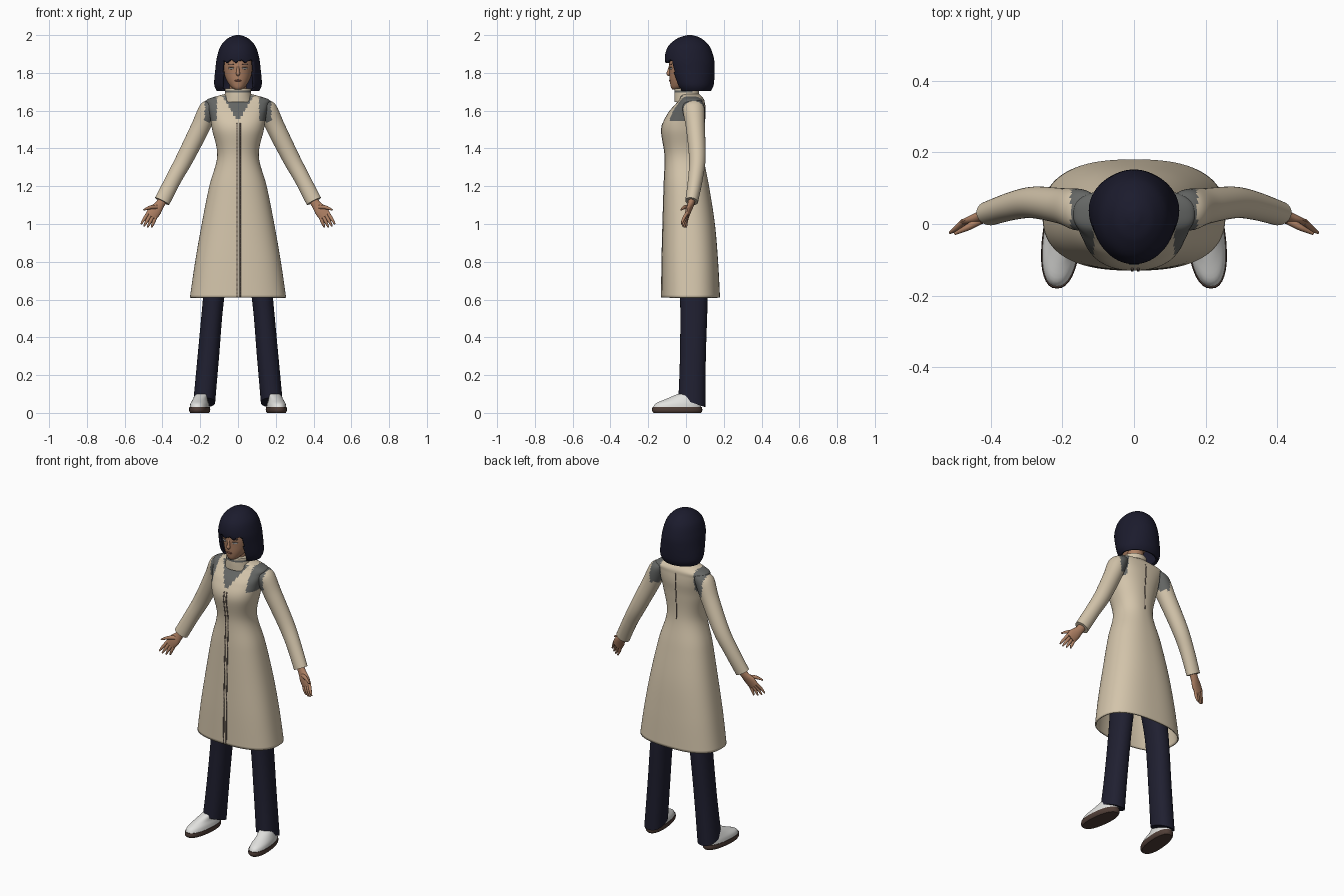
import bpy, bmesh, math
from mathutils import Vector, Matrix

cube = bpy.data.objects.get("Cube")
if cube:
    bpy.data.objects.remove(cube, do_unlink=True)


def material(name, *rgb):
    m = bpy.data.materials.new(name)
    m.use_nodes = True
    m.diffuse_color = (*rgb, 1)
    m.node_tree.nodes["Principled BSDF"].inputs["Base Color"].default_value = (*rgb, 1)
    return m


CREAM = material("cream cloth", .66, .56, .41)
GREY = material("grey cloth", .13, .135, .13)
HAIR = material("blue black hair", .011, .011, .026)
NAVY = material("navy trousers", .014, .014, .03)
SKIN = material("skin", .42, .215, .125)
WHITE = material("white leather", .76, .76, .74)
BROWN = material("brown sole", .08, .048, .038)
SEAM = material("seam brown", .17, .13, .11)
LIPS = material("lips", .27, .10, .07)

made = []


def finish(name, bm, mats, rule=None, mirror=False, shell=0):
    """Turn a bmesh into an object, colouring faces by an optional rule."""
    bmesh.ops.recalc_face_normals(bm, faces=bm.faces)
    for f in bm.faces:
        f.smooth = True
        if rule:
            f.material_index = rule(f.calc_center_median())
    me = bpy.data.meshes.new(name)
    bm.to_mesh(me)
    bm.free()
    for m in mats:
        me.materials.append(m)
    ob = bpy.data.objects.new(name, me)
    bpy.context.collection.objects.link(ob)
    if shell:
        mod = ob.modifiers.new("thickness", "SOLIDIFY")
        mod.thickness, mod.offset = shell, -1
    if mirror:
        ob.modifiers.new("mirror", "MIRROR")
    made.append(ob)
    return ob


def level(z, rx, front, back, cx=0, e=2.0, tilt=0, skew=0):
    """Horizontal section: centre, two half axes and a squareness."""
    return (cx, (front + back) / 2, z, rx, 0, 0, skew, (back - front) / 2, tilt, e)


def tube(points):
    """Sections across a path of (x, y, z, radius in the front plane, radius in depth)."""
    out = []
    for i, p in enumerate(points):
        a, b = points[max(i - 1, 0)], points[min(i + 1, len(points) - 1)]
        d = Vector(b[:3]) - Vector(a[:3])
        u = d.cross(Vector((0, 1, 0))).normalized()
        v = d.cross(u).normalized()
        out.append((*p[:3], *(u * p[3]), *(v * p[4]), 2.0))
    return out


def smooth(keys, steps):
    """Pass a spline through the key sections."""
    out = []
    for i in range(len(keys) - 1):
        a, b, c, d = (keys[min(max(i + k, 0), len(keys) - 1)] for k in (-1, 0, 1, 2))
        for s in range(steps):
            t = s / steps
            out.append(tuple(q + t / 2 * (r - p + t * (2*p - 5*q + 4*r - w + t * (3*(q - r) + w - p)))
                             for p, q, r, w in zip(a, b, c, d)))
    return out + [keys[-1]]


def loft(name, keys, mats, n=32, steps=4, caps=(True, True), rule=None, hole=None, **kw):
    bm = bmesh.new()
    rings = []
    for s in smooth(keys, steps):
        c, u, v, e = Vector(s[:3]), Vector(s[3:6]), Vector(s[6:9]), 2 / s[9]
        ring = []
        for k in range(n):
            ca, sa = math.cos(math.tau * k / n), math.sin(math.tau * k / n)
            ring.append(bm.verts.new(c + u * math.copysign(abs(ca) ** e, ca)
                                     + v * math.copysign(abs(sa) ** e, sa)))
        rings.append(ring)
    for a, b in zip(rings, rings[1:]):
        for k in range(n):
            j = (k + 1) % n
            bm.faces.new((a[k], a[j], b[j], b[k]))
    if caps[0]:
        bm.faces.new(rings[0][::-1])
    if caps[1]:
        bm.faces.new(rings[-1])
    if hole:
        gone = [f for f in bm.faces if hole(f.calc_center_median())]
        bmesh.ops.delete(bm, geom=gone, context="FACES")
    return finish(name, bm, mats, rule, **kw)


def blob(name, at, size, mat, mirror=False, turn=0):
    bm = bmesh.new()
    bmesh.ops.create_uvsphere(bm, u_segments=16, v_segments=8, radius=1, matrix=Matrix.Translation(at)
                              @ Matrix.Rotation(turn, 4, "Z") @ Matrix.Diagonal((*size, 1)))
    finish(name, bm, [mat], mirror=mirror)


# Long coat: open at the hem, grey at the neckline and shoulders
coat = [level(.61, .255, -.13, .18, e=2.5), level(.8, .227, -.128, .17, e=2.5),
        level(1.0, .192, -.123, .153, e=2.4), level(1.2, .152, -.117, .122, e=2.3),
        level(1.36, .110, -.112, .093, e=2.2), level(1.5, .137, -.13, .095, e=2.3),
        level(1.58, .150, -.10, .102, e=2.5), level(1.63, .162, -.06, .10, e=2.6),
        level(1.66, .162, -.035, .095, e=2.6), level(1.688, .07, -.035, .07)]


def coat_colour(p):
    neckline = p.y < .02 and 1.54 < p.z < 1.68 and abs(p.x) < (p.z - 1.54) * .6
    shoulder = p.z > 1.55 and abs(p.x) > .112
    return int(neckline or shoulder)


loft("coat", coat, [CREAM, GREY], n=112, steps=8, caps=(False, True), rule=coat_colour, shell=.008)


# Seam strips that follow the coat surface
def seam(name, x, width, low, high, side):
    bm = bmesh.new()
    rows = [[bm.verts.new((x + dx, s[1] + side * (s[7] + .002), s[2])) for dx in (-width / 2, width / 2)]
            for s in smooth(coat, 8) if low <= s[2] <= high]
    for a, b in zip(rows, rows[1:]):
        bm.faces.new((a[0], a[1], b[1], b[0]))
    finish(name, bm, [SEAM], shell=.004)


seam("front_seam_right", -.005, .006, .61, 1.545, -1)
seam("front_seam_left", .012, .006, .61, 1.545, -1)
seam("back_seam", 0, .005, 1.36, 1.64, 1)

# Collar and neck
loft("collar", [level(1.645, .078, -.062, .078), level(1.68, .071, -.062, .071),
                level(1.718, .068, -.06, .068)], [CREAM, GREY], n=40, steps=8,
     rule=lambda p: int(p.y < .03 and 1.697 < p.z < 1.707))
loft("neck", [level(1.64, .046, -.04, .055), level(1.76, .046, -.04, .055)], [SKIN], n=24)

# Sleeves, grey where they meet the shoulder
loft("sleeve", tube([(.122, .036, 1.64, .03, .05), (.155, .04, 1.608, .05, .058),
                     (.2, .05, 1.51, .05, .05), (.28, .06, 1.35, .046, .044),
                     (.34, .05, 1.24, .042, .039), (.402, .03, 1.12, .042, .034)]),
     [CREAM, GREY], n=40, steps=8, mirror=True, rule=lambda p: int(p.x < .176 and p.z > 1.54))

# Hands: palm, four fingers and thumb
loft("palm", tube([(.393, .033, 1.135, .024, .019), (.416, .024, 1.10, .025, .017),
                   (.44, .012, 1.07, .034, .015), (.462, .004, 1.04, .031, .011)]),
     [SKIN], n=20, mirror=True)
across = Vector((.85, 0, .5))
for i, finger in enumerate(["little", "ring", "middle", "index"]):
    base = Vector((.456, .006, 1.048)) + across * (i - 1.5) * .0155
    tip = Vector((.458, .002, .982)).lerp(Vector((.513, -.024, 1.0)), i / 3)
    if finger in ("middle", "ring"):
        tip += (tip - base) * .1
    mid = base.lerp(tip, .55) + Vector((0, -.003, 0))
    loft(finger + "_finger", tube([(*base, .009, .009), (*mid, .0085, .008), (*tip, .004, .004)]),
         [SKIN], n=12, mirror=True)
loft("thumb", tube([(.43, .01, 1.09, .012, .012), (.465, -.01, 1.088, .01, .009),
                    (.50, -.027, 1.074, .004, .004)]), [SKIN], n=12, mirror=True)

# Trousers with a hem sloping down to the heel
loft("trouser_leg", [level(.055, .058, -.04, .102, .179, 2.3, -.025),
                     level(.3, .057, -.032, .105, .157, 2.2), level(.6, .056, -.031, .114, .130, 2.2),
                     level(.85, .07, -.045, .11, .095), level(1.05, .075, -.06, .10, .06)],
     [NAVY], mirror=True)

# Shoes
loft("shoe_sole", [level(0, .048, -.172, .08, .203, 2.3, 0, -.012),
                   level(.012, .054, -.18, .086, .203, 2.3, 0, -.012),
                   level(.03, .053, -.178, .085, .203, 2.3, 0, -.012)], [BROWN], mirror=True)
loft("shoe_upper", [level(.028, .051, -.175, .08, .203, 2.3, 0, -.012),
                    level(.05, .047, -.16, .08, .203, 2.2, 0, -.011),
                    level(.072, .039, -.11, .076, .2, 2, 0, -.006),
                    level(.10, .034, -.045, .072, .19)], [WHITE], mirror=True)

# Head and face
loft("head", [level(1.712, .016, -.072, -.03), level(1.725, .036, -.08, .0),
              level(1.76, .06, -.086, .05), level(1.80, .074, -.088, .08),
              level(1.85, .082, -.09, .10), level(1.92, .08, -.08, .10),
              level(1.965, .045, -.035, .07)], [SKIN])
loft("nose", tube([(0, -.083, 1.84, .006, .006), (0, -.09, 1.81, .008, .009),
                   (0, -.093, 1.795, .011, .011), (0, -.088, 1.785, .006, .006)]), [SKIN], n=16)
blob("lips", (0, -.085, 1.759), (.018, .006, .005), LIPS)
blob("eye", (.036, -.08, 1.823), (.015, .004, .004), WHITE, True, .4)
blob("eyelash", (.036, -.081, 1.829), (.017, .004, .002), SEAM, True, .4)
blob("eyebrow", (.037, -.081, 1.846), (.019, .004, .002), HAIR, True, .4)

# Bobbed hair: a shell with an opening for the face and a jagged fringe
loft("hair", [level(1.703, .112, -.045, .132), level(1.74, .126, -.07, .147),
              level(1.82, .120, -.10, .152), level(1.88, .112, -.112, .147),
              level(1.94, .093, -.095, .125), level(1.98, .058, -.05, .085),
              level(1.997, .022, -.005, .045), level(2.0, .004, .015, .025)],
     [HAIR], n=96, steps=10, caps=(False, True), shell=.014,
     hole=lambda p: p.y < -.025 and abs(p.x) < .083
     and p.z < 1.85 + .016 * abs(math.sin(p.x * 60 + .6)))

# Smooth shading that keeps the hard edges
bpy.ops.object.select_all(action="DESELECT")
for ob in made:
    ob.select_set(True)
bpy.context.view_layer.objects.active = made[0]
bpy.ops.object.shade_smooth_by_angle(angle=math.radians(40))
